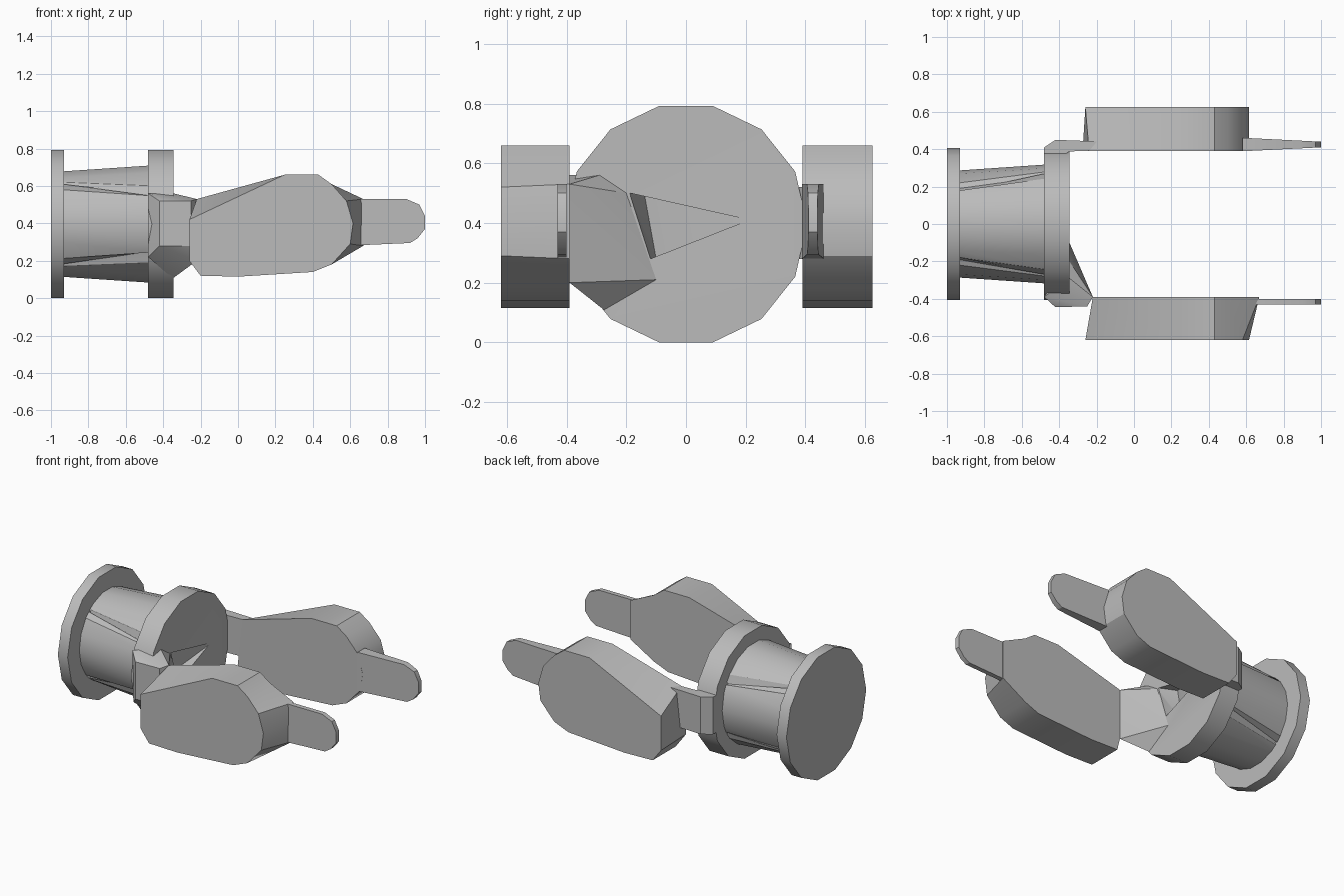
import bpy, bmesh, math

cube = bpy.data.objects.get("Cube")
if cube:
    bpy.data.objects.remove(cube, do_unlink=True)

grey = bpy.data.materials.new("plain grey")
grey.use_nodes = True
COLOUR = (0.5, 0.5, 0.5, 1)
grey.diffuse_color = COLOUR
grey.node_tree.nodes["Principled BSDF"].inputs["Base Color"].default_value = COLOUR


def finish(name, bm):
    bmesh.ops.recalc_face_normals(bm, faces=bm.faces)
    mesh = bpy.data.meshes.new(name)
    bm.to_mesh(mesh)
    bm.free()
    mesh.materials.append(grey)
    obj = bpy.data.objects.new(name, mesh)
    bpy.context.collection.objects.link(obj)
    return obj


def smooth(obj):
    bpy.ops.object.select_all(action="DESELECT")
    obj.select_set(True)
    bpy.context.view_layer.objects.active = obj
    bpy.ops.object.shade_smooth_by_angle(angle=math.radians(28))


def loft(name, first, second):
    """Closed solid between two rings with equal point counts."""
    bm = bmesh.new()
    a, b = ([bm.verts.new(p) for p in ring] for ring in (first, second))
    bm.faces.new(a)
    bm.faces.new(b)
    for i in range(len(a)):
        j = (i + 1) % len(a)
        bm.faces.new((a[i], a[j], b[j], b[i]))
    return finish(name, bm)


def hull(name, points):
    bm = bmesh.new()
    for p in points:
        bm.verts.new(p)
    out = bmesh.ops.convex_hull(bm, input=bm.verts)
    loose = set(out["geom_interior"]) | set(out["geom_unused"])
    bmesh.ops.delete(bm, geom=[v for v in loose if isinstance(v, bmesh.types.BMVert)],
                     context="VERTS")
    bmesh.ops.dissolve_limit(bm, angle_limit=0.02, verts=bm.verts, edges=bm.edges)
    return finish(name, bm)


def ring(x, polar):
    """Ring around the x axis from (angle in degrees, radius) pairs."""
    return [(x, r * math.cos(math.radians(a)), 0.396 + r * math.sin(math.radians(a)))
            for a, r in polar]


def at_y(outline, y):
    return [(x, y, z) for x, z in outline]


# Flange and collar discs
SIDES = 14
disc = [(90 + (i + 0.5) * 360 / SIDES, 0.406) for i in range(SIDES)]
flange = loft("end_flange", ring(-1, disc), ring(-0.93, disc))
collar = loft("collar", ring(-0.48, disc), ring(-0.345, disc))

# Triangular recess in the collar face
cutter = hull("recess_cutter", [
    (-0.34, 0.21, 0.41), (-0.34, -0.19, 0.5), (-0.34, -0.12, 0.28),
    (-0.45, -0.14, 0.5), (-0.45, -0.1, 0.28)])
cutter.hide_render = True
cut = collar.modifiers.new("recess", "BOOLEAN")
cut.operation = "DIFFERENCE"
cut.solver = "EXACT"
cut.object = cutter
bpy.context.view_layer.objects.active = collar
bpy.ops.object.modifier_apply(modifier=cut.name)
bpy.data.objects.remove(cutter, do_unlink=True)


# Slightly flared barrel with four narrow grooves
def barrel_section(radius, groove):
    section = [(a, radius) for a in range(0, 360, 20)]
    for centre in (groove, 180 - groove, 180 + groove, 360 - groove):
        section = [s for s in section if abs(s[0] - centre) > 4]
        section += [(centre - 1.5, radius), (centre, radius * 0.92), (centre + 1.5, radius)]
    return sorted(section)


barrel = loft("barrel", ring(-0.94, barrel_section(0.286, 50)),
              ring(-0.47, barrel_section(0.318, 30)))

# Thick pads: shared outline, with a chamfered heel on the inner side
heel = [(-0.26, 0.42), (-0.26, 0.2)]
belly = [(-0.2, 0.12), (0, 0.115), (0.4, 0.14), (0.5, 0.18)]
nose = [(0.6, 0.29), (0.615, 0.4), (0.58, 0.52)]
crown = [(0.5, 0.61), (0.43, 0.66), (0.25, 0.66)]
outer = heel + belly + nose + crown
front_inner = [(-0.22, 0.53), (-0.22, 0.2)] + belly + [(0.67, 0.28), (0.67, 0.4), (0.67, 0.53)] + crown
back_inner = [(-0.24, 0.52), (-0.275, 0.22)] + belly + nose + crown
front_pad = loft("front_pad", at_y(outer, -0.62), at_y(front_inner, -0.39))
back_pad = loft("back_pad", at_y(outer, 0.625), at_y(back_inner, 0.39))

# Thin rounded finger tips
tip = [(0.9, 0.53), (0.97, 0.5), (1, 0.44), (1, 0.37), (0.96, 0.32), (0.92, 0.295)]
finger = [(0.58, 0.53)] + tip + [(0.58, 0.28)]
front_finger = loft("front_finger", at_y(finger, -0.43), at_y(finger, -0.4))


def tapered(side):
    """Finger face whose thickness shrinks towards the tip."""
    return [(x, 0.425 + side * (0.015 + 0.05 * (1 - x)), z) for x, z in finger]


back_finger = loft("back_finger", tapered(1), tapered(-1))

# Back arm: chamfered strap
strap = [(-0.48, 0.3), (-0.48, 0.41), (-0.42, 0.45), (-0.15, 0.44), (-0.15, 0.395), (-0.345, 0.388)]
back_arm = loft("back_arm", [(x, y, 0.28) for x, y in strap], [(x, y, 0.52) for x, y in strap])

# Front arm: faceted web from the collar face to the pad
front_arm = hull("front_arm", [
    (-0.42, -0.445, 0.28), (-0.42, -0.445, 0.52), (-0.25, -0.44, 0.28), (-0.25, -0.44, 0.52),
    (-0.48, -0.39, 0.56), (-0.48, -0.38, 0.22), (-0.35, -0.27, 0.105), (-0.345, -0.1, 0.21),
    (-0.345, -0.2, 0.5), (-0.345, -0.29, 0.56), (-0.22, -0.39, 0.2), (-0.22, -0.39, 0.53)])

for part in (flange, collar, barrel, front_pad, back_pad, front_finger, back_finger,
             back_arm, front_arm):
    smooth(part)
